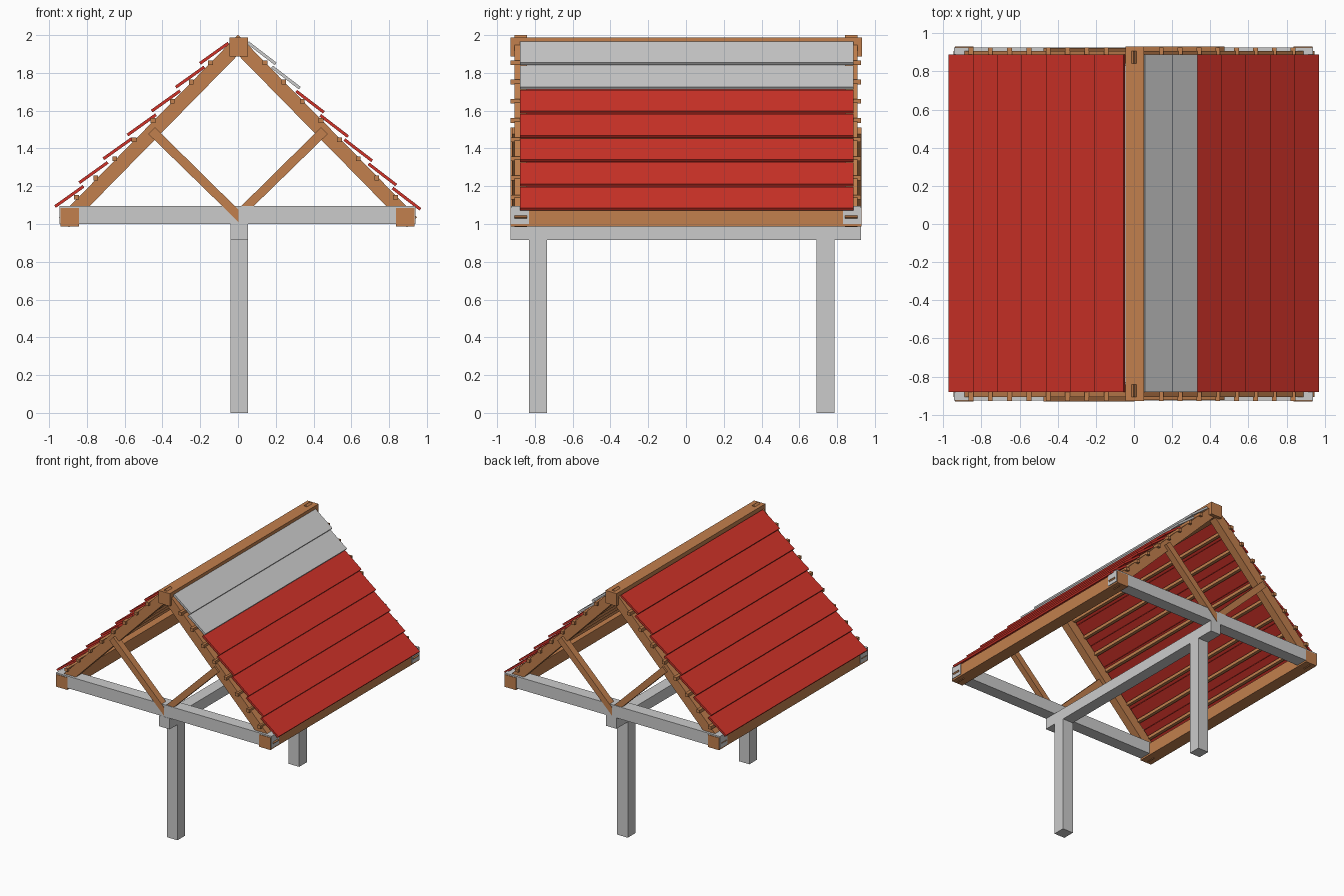
import bpy, bmesh, math
from mathutils import Vector

if "Cube" in bpy.data.objects:
    bpy.data.objects.remove(bpy.data.objects["Cube"])


def material(name, rgb):
    m = bpy.data.materials.new(name)
    m.diffuse_color = (*rgb, 1)
    m.use_nodes = True
    m.node_tree.nodes["Principled BSDF"].inputs["Base Color"].default_value = m.diffuse_color
    return m


GREY = material("plain_grey", (0.6, 0.6, 0.6))
RED = material("roof_red", (0.62, 0.032, 0.021))
WOOD = material("brown_wood", (0.54, 0.215, 0.075))


def prism(name, profile, y0, y1, mat):
    """Extrude an (x, z) profile along y."""
    bm = bmesh.new()
    face = bm.faces.new([bm.verts.new((x, y0, z)) for x, z in profile])
    ext = bmesh.ops.extrude_face_region(bm, geom=[face])
    moved = [v for v in ext["geom"] if isinstance(v, bmesh.types.BMVert)]
    bmesh.ops.translate(bm, verts=moved, vec=(0, y1 - y0, 0))
    bmesh.ops.recalc_face_normals(bm, faces=bm.faces)
    mesh = bpy.data.meshes.new(name)
    bm.to_mesh(mesh)
    bm.free()
    mesh.materials.append(mat)
    ob = bpy.data.objects.new(name, mesh)
    bpy.context.collection.objects.link(ob)
    return ob


def box(name, x0, x1, y0, y1, z0, z1, mat):
    return prism(name, [(x0, z0), (x1, z0), (x1, z1), (x0, z1)], y0, y1, mat)


def bar(name, a, b, offset, y0, y1, mat):
    """Slanted plank with one edge from a to b, thickened by the offset vector."""
    a, b, o = Vector(a), Vector(b), Vector(offset)
    return prism(name, [a, b, b + o, a + o], y0, y1, mat)


# Posts and the long beam they carry
box("front_post", -0.04, 0.052, -0.83, -0.735, 0, 0.915, GREY)
box("back_post", -0.04, 0.052, 0.69, 0.785, 0, 0.915, GREY)
box("long_beam", -0.04, 0.052, -0.928, 0.926, 0.915, 1.001, GREY)

# Ridge and eave beams
box("ridge_beam", -0.045, 0.053, -0.928, 0.932, 1.888, 1.988, WOOD)
box("left_eave_beam", -0.94, -0.842, -0.93, 0.93, 0.988, 1.085, WOOD)
box("right_eave_beam", 0.837, 0.935, -0.93, 0.93, 0.988, 1.085, WOOD)

# End trusses: cross beam, rafters and struts
for end, s in (("front", -1), ("back", 1)):
    box(end + "_cross_beam", -0.945, 0.94, s * 0.926, s * 0.83, 1.001, 1.096, GREY)
    for side, m in (("left", -1), ("right", 1)):
        bar(f"{end}_{side}_rafter", (m * 0.002, 2.0), (m * 0.948, 1.036),
            (-m * 0.053, -0.053), s * 0.907, s * 0.843, WOOD)
        strut = [(0.475, 1.477), (0.44, 1.512), (-0.003, 1.075), (-0.003, 1.01), (0.035, 1.048)]
        proud = 0.93 if m == s else 0.922      # one strut laps over the other
        prism(f"{end}_{side}_strut", [(m * x, z) for x, z in strut],
              s * proud, s * 0.875, WOOD)

# Battens stepping down each slope
for side, (ax, bx) in (("left", (-0.146, -0.855)), ("right", (0.143, 0.834))):
    for i in range(8):
        t = i / 7
        x, z, h = ax + (bx - ax) * t, 1.853 + (1.142 - 1.853) * t, 0.0125
        box(f"{side}_batten_{i + 1}", x - h, x + h, -0.928, 0.926, z - h, z + h, WOOD)

# Overlapping roof boards, the two upper ones on the right left plain grey
for side, m, end_x, end_z, tilt in (("left", -1, 0.893, 1.146, 35.5),
                                    ("right", 1, 0.892, 1.134, 37.5)):
    a = math.radians(tilt)
    along = Vector((m * math.cos(a), -math.sin(a))) * 0.0925
    thick = Vector((m * math.sin(a), math.cos(a))) * 0.016
    for i in range(7):
        t = i / 6
        c = Vector((m * (0.126 + (end_x - 0.126) * t), 1.904 + (end_z - 1.904) * t)) - thick / 2
        bar(f"{side}_roof_board_{i + 1}", c - along, c + along, thick, -0.88, 0.888,
            GREY if m > 0 and i < 2 else RED)
